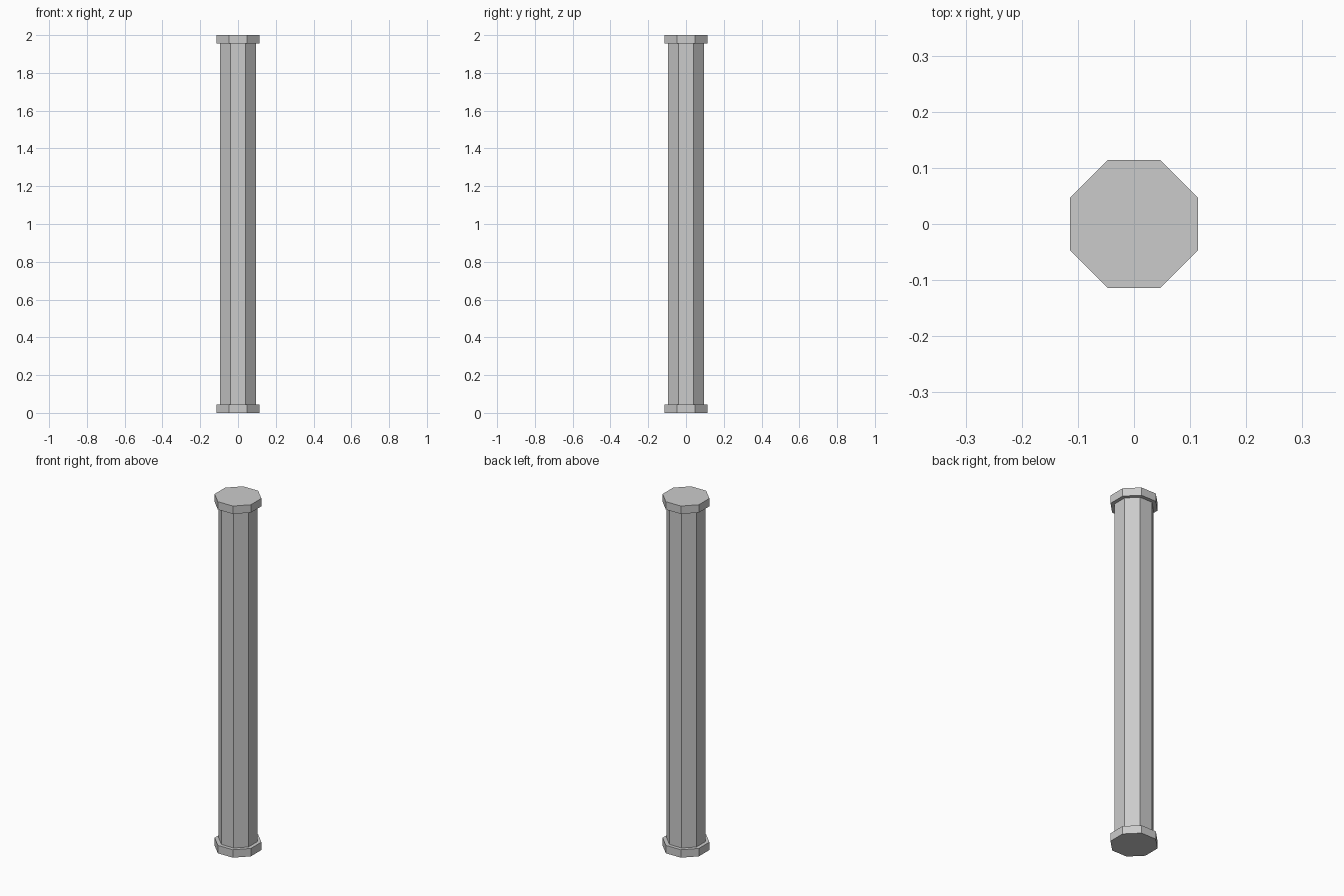
import bpy
from math import pi, cos

if "Cube" in bpy.data.objects:
    bpy.data.objects.remove(bpy.data.objects["Cube"])

HEIGHT = 2.0
CAP_HEIGHT = 0.045
CAP_APOTHEM = 0.114
SHAFT_APOTHEM = 0.094


def octagon_prism(name, apothem, z0, z1, fill='NGON'):
    """Eight-sided prism with flat sides facing the axes."""
    bpy.ops.mesh.primitive_cylinder_add(
        vertices=8, radius=apothem / cos(pi / 8), depth=z1 - z0,
        end_fill_type=fill, location=(0, 0, (z0 + z1) / 2),
        rotation=(0, 0, pi / 8))
    obj = bpy.context.object
    obj.name = name
    bpy.ops.object.transform_apply(location=True, rotation=True, scale=True)
    return obj


# Main shaft, open where the end plates close it
octagon_prism("shaft", SHAFT_APOTHEM, CAP_HEIGHT, HEIGHT - CAP_HEIGHT, 'NOTHING')

# Wider plates at both ends
octagon_prism("base_plate", CAP_APOTHEM, 0, CAP_HEIGHT)
octagon_prism("top_plate", CAP_APOTHEM, HEIGHT - CAP_HEIGHT, HEIGHT)
